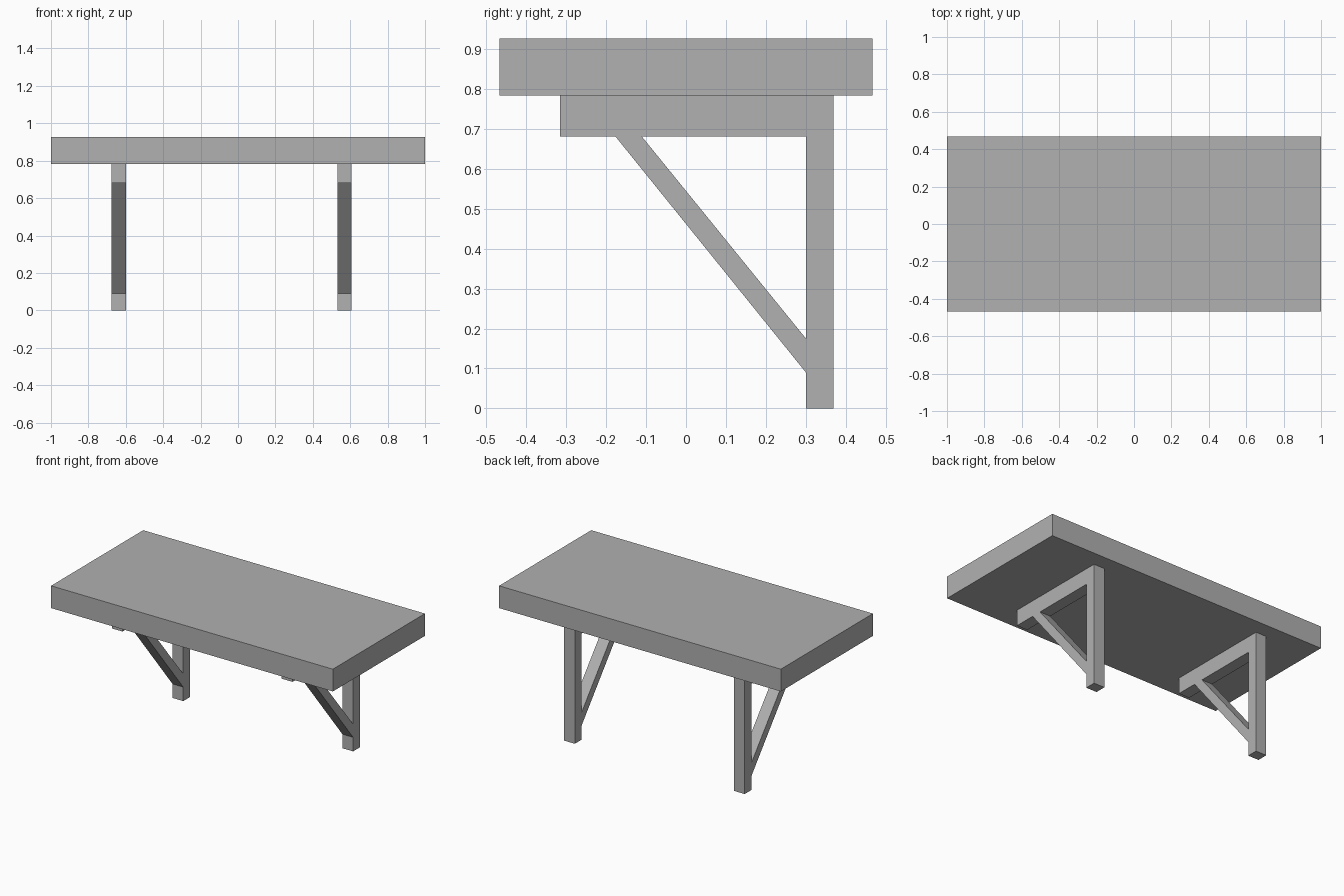
import bpy, bmesh

if "Cube" in bpy.data.objects:
    bpy.data.objects.remove(bpy.data.objects["Cube"])

# Mid-grey finish shared by all parts
grey = bpy.data.materials.new("grey_finish")
grey.diffuse_color = (0.44, 0.44, 0.44, 1)
grey.use_nodes = True
grey.node_tree.nodes["Principled BSDF"].inputs["Base Color"].default_value = grey.diffuse_color

# Table top slab
bpy.ops.mesh.primitive_cube_add(size=1, location=(0, 0, 0.854))
top = bpy.context.object
top.name = "table_top"
top.scale = (2, 0.934, 0.143)
bpy.ops.object.transform_apply(location=False, rotation=False, scale=True)
top.data.materials.append(grey)

# Side profile of a bracket (y, z): arm and post, joined by a diagonal brace
PROFILE = [(-0.315, 0.7825), (-0.315, 0.681), (-0.177, 0.681), (-0.111, 0.681),
           (0.3, 0.681), (0.3, 0.175), (0.3, 0.09), (0.3, 0),
           (0.369, 0), (0.369, 0.7825)]
BRACE = (2, 6, 5, 3)


def bracket(name, x):
    bm = bmesh.new()
    verts = [bm.verts.new((0, y, z)) for y, z in PROFILE]
    bm.faces.new(verts)
    bm.faces.new([verts[i] for i in BRACE])
    bmesh.ops.recalc_face_normals(bm, faces=bm.faces[:])
    mesh = bpy.data.meshes.new(name)
    bm.to_mesh(mesh)
    bm.free()
    mesh.materials.append(grey)
    obj = bpy.data.objects.new(name, mesh)
    obj.location.x = x
    bpy.context.collection.objects.link(obj)
    # Beam thickness
    solid = obj.modifiers.new("thickness", 'SOLIDIFY')
    solid.thickness = 0.076
    solid.offset = 0


# Left and right support brackets
bracket("left_bracket", -0.637)
bracket("right_bracket", 0.569)
